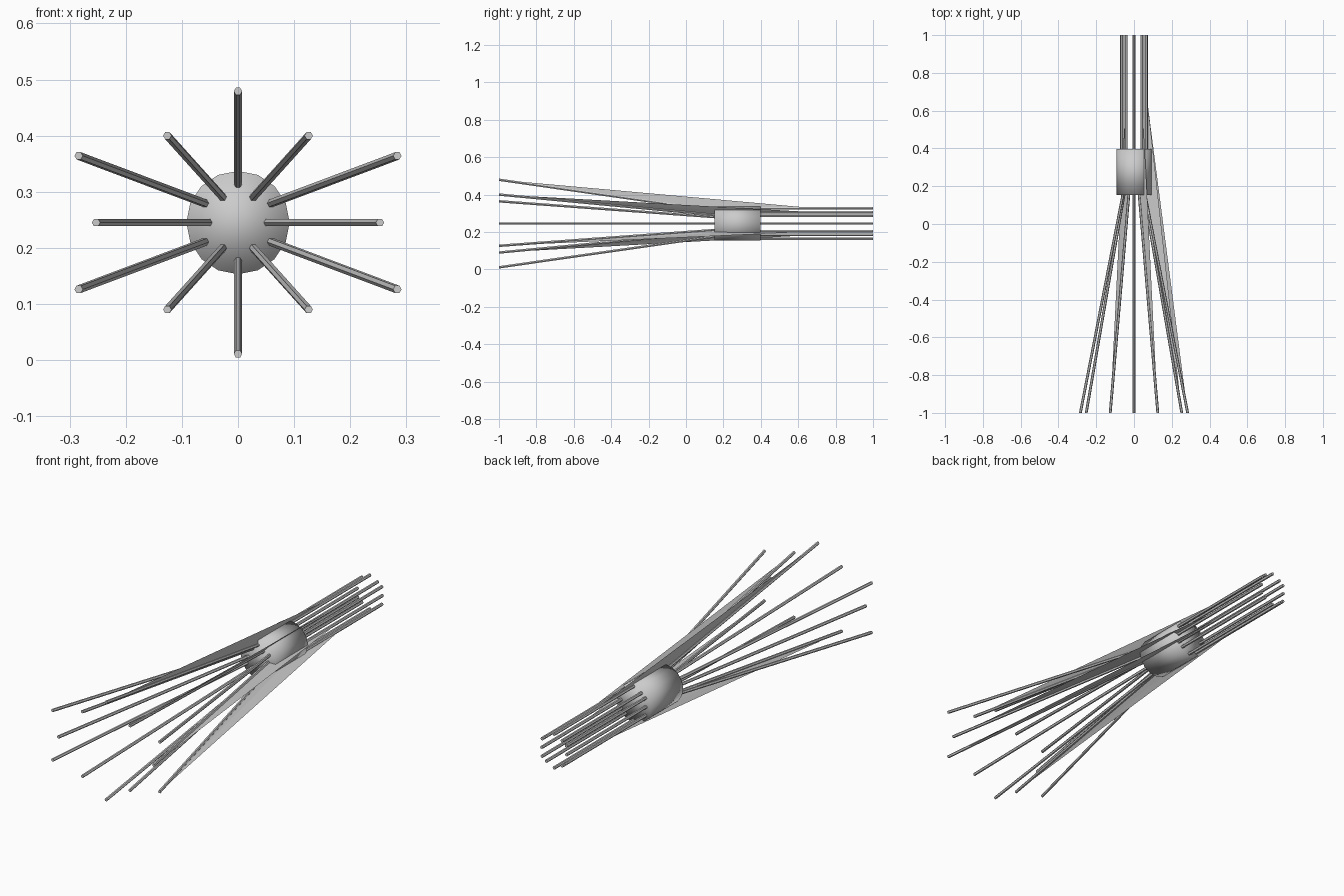
import bpy, bmesh, math

if "Cube" in bpy.data.objects:
    bpy.data.objects.remove(bpy.data.objects["Cube"])

CZ = 0.245      # height of the bundle axis
R = 0.0075      # rod radius
SIDES = 6

# one quadrant of rods: (flared tip x,z), (collar entry x,z), (rear x,z), relative to axis
QUAD = [
    ((0.0, 0.234), (0.0, 0.068), (0.0, 0.081)),
    ((0.126, 0.155), (0.027, 0.045), (0.042, 0.060)),
    ((0.284, 0.119), (0.058, 0.034), (0.064, 0.042)),
    ((0.253, 0.0), (0.052, 0.0), (0.066, 0.0)),
]


def make_object(name, bm):
    bmesh.ops.recalc_face_normals(bm, faces=bm.faces)
    mesh = bpy.data.meshes.new(name)
    bm.to_mesh(mesh)
    bm.free()
    ob = bpy.data.objects.new(name, mesh)
    bpy.context.collection.objects.link(ob)
    return ob


def make_rod(name, tip, entry, rear):
    # sweep a small polygon along a bent path
    bm = bmesh.new()
    path = [(tip, -1.0), (entry, 0.16), (rear, 0.3), (rear, 1.0)]
    rings = []
    for (x, z), y in path:
        rings.append([bm.verts.new((x + R * math.cos(a), y, CZ + z + R * math.sin(a)))
                      for a in (math.tau * (i + 0.5) / SIDES + math.pi / 6 for i in range(SIDES))])
    for a, b in zip(rings, rings[1:]):
        for i in range(SIDES):
            j = (i + 1) % SIDES
            bm.faces.new((a[i], a[j], b[j], b[i]))
    bm.faces.new(rings[0])
    bm.faces.new(rings[-1])
    return make_object(name, bm)


def make_web(name, tip, entry, rear):
    # thin sheet bridging the outside of the bend
    bm = bmesh.new()
    pts = [(tip, -1.0), (entry, 0.16), (rear, 0.3), (rear, 0.7)]
    bm.faces.new([bm.verts.new((x, y, CZ + z)) for (x, z), y in pts])
    bmesh.ops.triangulate(bm, faces=bm.faces)
    return make_object(name, bm)


# rods and the few webs, mirrored over both axes
webs = {(0, 1, 1), (3, 1, 1), (1, 1, 1), (1, -1, -1), (2, 1, -1)}
n = 0
for k, rod in enumerate(QUAD):
    for sx in ((1,) if rod[0][0] == 0 else (1, -1)):
        for sz in ((1,) if rod[0][1] == 0 else (1, -1)):
            pts = [(x * sx, z * sz) for x, z in rod]
            n += 1
            make_rod(f"rod_{n}", *pts)
            if (k, sx, sz) in webs:
                make_web(f"web_{n}", *pts)

# collar holding the bundle
bpy.ops.mesh.primitive_cylinder_add(vertices=16, radius=0.092, depth=0.245,
                                    location=(0, 0.275, CZ), rotation=(math.pi / 2, 0, 0))
collar = bpy.context.object
collar.name = "collar"
bpy.ops.object.shade_smooth()
